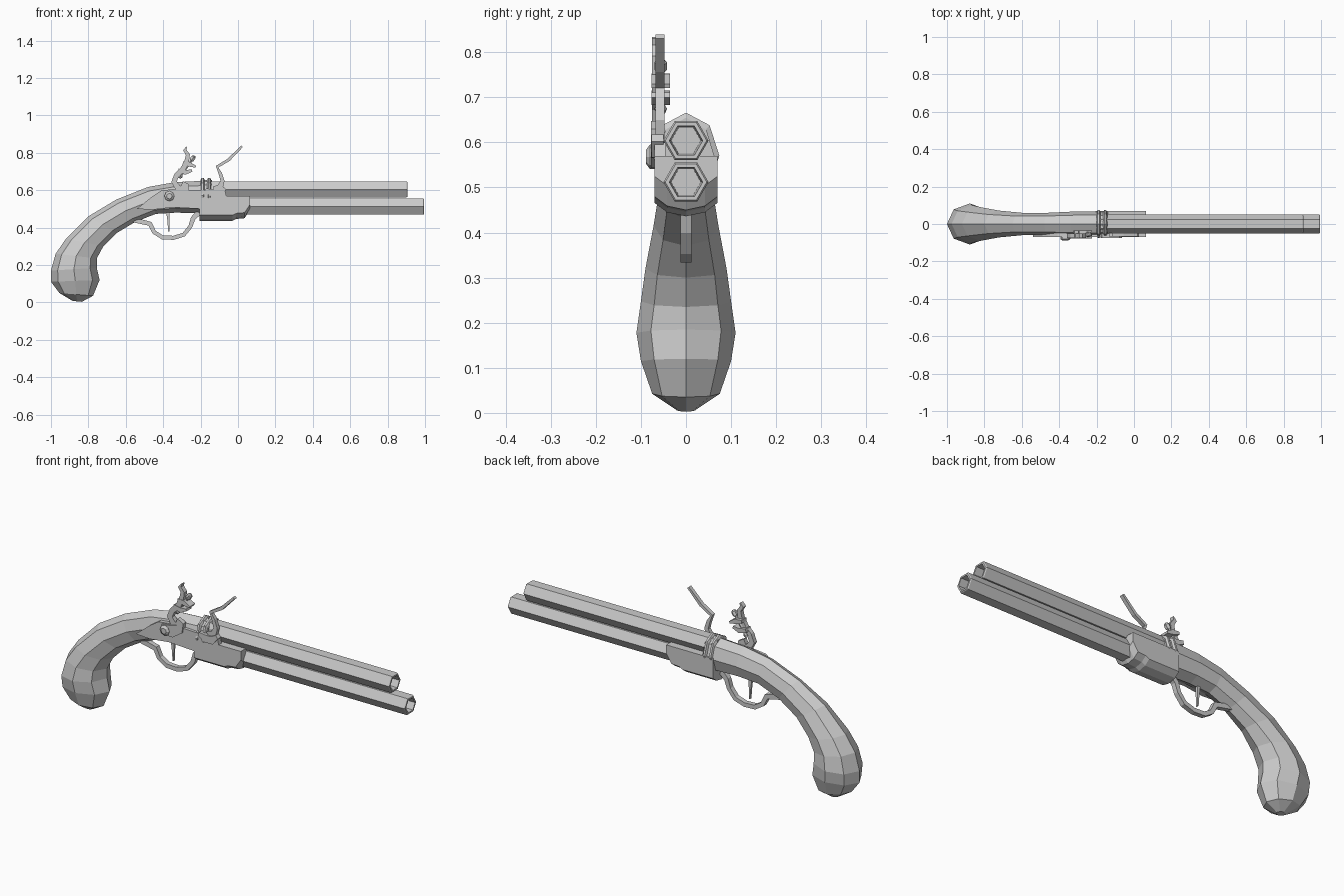
import bpy, bmesh
from math import sin, cos, pi
from mathutils import Vector


def loft(name, rings):
    """Skin a list of equal-length vertex rings and cap both ends."""
    bm = bmesh.new()
    vs = [[bm.verts.new(p) for p in r] for r in rings]
    n = len(rings[0])
    for a, b in zip(vs, vs[1:]):
        for i in range(n):
            j = (i + 1) % n
            bm.faces.new((a[i], a[j], b[j], b[i]))
    bm.faces.new(vs[0])
    bm.faces.new(vs[-1])
    bmesh.ops.recalc_face_normals(bm, faces=bm.faces)
    me = bpy.data.meshes.new(name)
    bm.to_mesh(me)
    bm.free()
    ob = bpy.data.objects.new(name, me)
    bpy.context.collection.objects.link(ob)
    return ob


def slab(name, pts, y0, y1):
    """Extrude an x-z outline from y0 to y1."""
    return loft(name, [[(x, y, z) for x, z in pts] for y in (y0, y1)])


def ribbon(name, path, y0, y1):
    """Bar of varying width following an x-z path of (x, z, width)."""
    rings = []
    for i, (x, z, w) in enumerate(path):
        a, b = path[max(i - 1, 0)], path[min(i + 1, len(path) - 1)]
        d = Vector((b[0] - a[0], b[1] - a[1])).normalized() * w / 2
        l, r = (x - d.y, z + d.x), (x + d.y, z - d.x)
        rings.append([(l[0], y0, l[1]), (l[0], y1, l[1]),
                      (r[0], y1, r[1]), (r[0], y0, r[1])])
    return loft(name, rings)


def oval(ux, uz, lx, lz, w, n=8):
    """Oval ring between an upper and a lower x-z point, half width w."""
    ring = []
    for i in range(n):
        c, s = cos(2 * pi * i / n), sin(2 * pi * i / n)
        ring.append(((ux + lx) / 2 + (ux - lx) / 2 * c, w * s,
                     (uz + lz) / 2 + (uz - lz) / 2 * c))
    return ring


def turned(name, start, axis, profile, n=8):
    """Round part along an axis from (distance, radius) pairs."""
    q = Vector(axis).to_track_quat('Z', 'Y')
    return loft(name, [[Vector(start) + q @ Vector((r * cos(2 * pi * i / n), r * sin(2 * pi * i / n), d))
                        for i in range(n)] for d, r in profile])


# Curved stock with bulbous grip
loft("stock", [oval(*s) for s in [
    (-0.885, 0.008, -0.835, 0.003, 0.02),
    (-0.955, 0.05, -0.775, 0.035, 0.075),
    (-1.0, 0.11, -0.74, 0.12, 0.1),
    (-1.0, 0.17, -0.755, 0.185, 0.11),
    (-0.975, 0.26, -0.755, 0.235, 0.1),
    (-0.92, 0.34, -0.72, 0.30, 0.09),
    (-0.80, 0.46, -0.65, 0.37, 0.072),
    (-0.65, 0.55, -0.55, 0.43, 0.06),
    (-0.48, 0.617, -0.44, 0.473, 0.06),
    (-0.34, 0.642, -0.33, 0.48, 0.066),
    (-0.19, 0.65, -0.19, 0.475, 0.068)]])

# Two stacked hexagonal barrels with open bores
for name, z, x0, x1 in [("upper_barrel", 0.604, -0.2, 0.905), ("lower_barrel", 0.512, -0.2, 0.995)]:
    rings = []
    for x, r in [(x0, 0.05), (x1 - 0.005, 0.05), (x1, 0.046), (x1, 0.037), (x1 - 0.15, 0.033)]:
        rings.append([(x, r * cos(i * pi / 3), z + r * sin(i * pi / 3)) for i in range(6)])
    loft(name, rings)

# Fore-end cradle under the barrels
rings = []
for x, low in [(-0.205, 0.436), (-0.03, 0.436), (-0.01, 0.446), (0.035, 0.45), (0.065, 0.495)]:
    half = [(0.07, 0.57), (0.07, low + 0.03), (0.042, low + 0.009)]
    rings.append([(x, y, z) for y, z in half] + [(x, 0, low)] + [(x, -y, z) for y, z in half[::-1]])
loft("fore_end", rings)

# Breech band with two ribs
loft("breech_band", [oval(x, 0.653, x, 0.48, 0.064) for x in (-0.2, -0.14)])
for i, x in enumerate((-0.2, -0.165)):
    loft(f"band_rib_{i}", [oval(x + d, 0.655 + e, x + d, 0.475, 0.063 + e)
                           for d, e in [(0, 0), (0.006, 0.011), (0.016, 0.011), (0.022, 0)]])

# Lock plate on the front side
slab("lock_plate", [(-0.54, 0.5), (-0.46, 0.565), (-0.41, 0.598), (-0.35, 0.605), (-0.2, 0.6),
                    (-0.07, 0.6), (-0.06, 0.56), (-0.2, 0.52), (-0.2, 0.5), (-0.35, 0.508),
                    (-0.46, 0.495)], -0.07, -0.045)
turned("lock_screw", (-0.367, -0.06, 0.568), (0, -1, 0), [(0, 0.027), (0.02, 0.027), (0.029, 0.015)])

# Goose-neck cock with jaws and flint screw
ribbon("cock", [(-0.385, 0.57, 0.05), (-0.33, 0.572, 0.06), (-0.285, 0.595, 0.045), (-0.275, 0.625, 0.03),
                (-0.3, 0.635, 0.028)], -0.078, -0.055)
ribbon("cock_neck", [(-0.275, 0.6, 0.03), (-0.32, 0.61, 0.035), (-0.342, 0.645, 0.03), (-0.328, 0.68, 0.028),
                     (-0.295, 0.71, 0.03), (-0.275, 0.75, 0.025), (-0.268, 0.79, 0.022),
                     (-0.285, 0.815, 0.018), (-0.274, 0.832, 0.005)], -0.075, -0.052)
ribbon("lower_jaw", [(-0.32, 0.705, 0.02), (-0.28, 0.695, 0.025), (-0.245, 0.705, 0.012)], -0.077, -0.035)
ribbon("upper_jaw", [(-0.295, 0.745, 0.015), (-0.26, 0.738, 0.025), (-0.225, 0.725, 0.01)], -0.077, -0.035)
turned("jaw_screw", (-0.315, -0.056, 0.665), (0.57, 0, 0.82),
       [(0, 0.01), (0.012, 0.014), (0.024, 0.008), (0.11, 0.008), (0.118, 0.014), (0.137, 0.014), (0.145, 0.006)], 6)

# Frizzen and pan
ribbon("frizzen", [(-0.13, 0.605, 0.03), (-0.095, 0.615, 0.035), (-0.083, 0.65, 0.022), (-0.095, 0.69, 0.018),
                   (-0.112, 0.725, 0.016), (-0.05, 0.762, 0.016), (0.022, 0.835, 0.012)], -0.068, -0.048)
ribbon("pan", [(-0.175, 0.6, 0.02), (-0.14, 0.585, 0.04), (-0.1, 0.585, 0.04), (-0.07, 0.61, 0.02)], -0.076, -0.05)

# Trigger guard and trigger
ribbon("trigger_guard", [(-0.57, 0.435, 0.01), (-0.52, 0.432, 0.025), (-0.47, 0.42, 0.025), (-0.448, 0.375, 0.022),
                         (-0.405, 0.348, 0.022), (-0.345, 0.345, 0.022), (-0.29, 0.362, 0.022),
                         (-0.255, 0.405, 0.022), (-0.24, 0.45, 0.025), (-0.21, 0.48, 0.03)], -0.0125, 0.0125)
ribbon("trigger", [(-0.375, 0.495, 0.02), (-0.372, 0.44, 0.012), (-0.37, 0.38, 0.006)], -0.006, 0.006)
